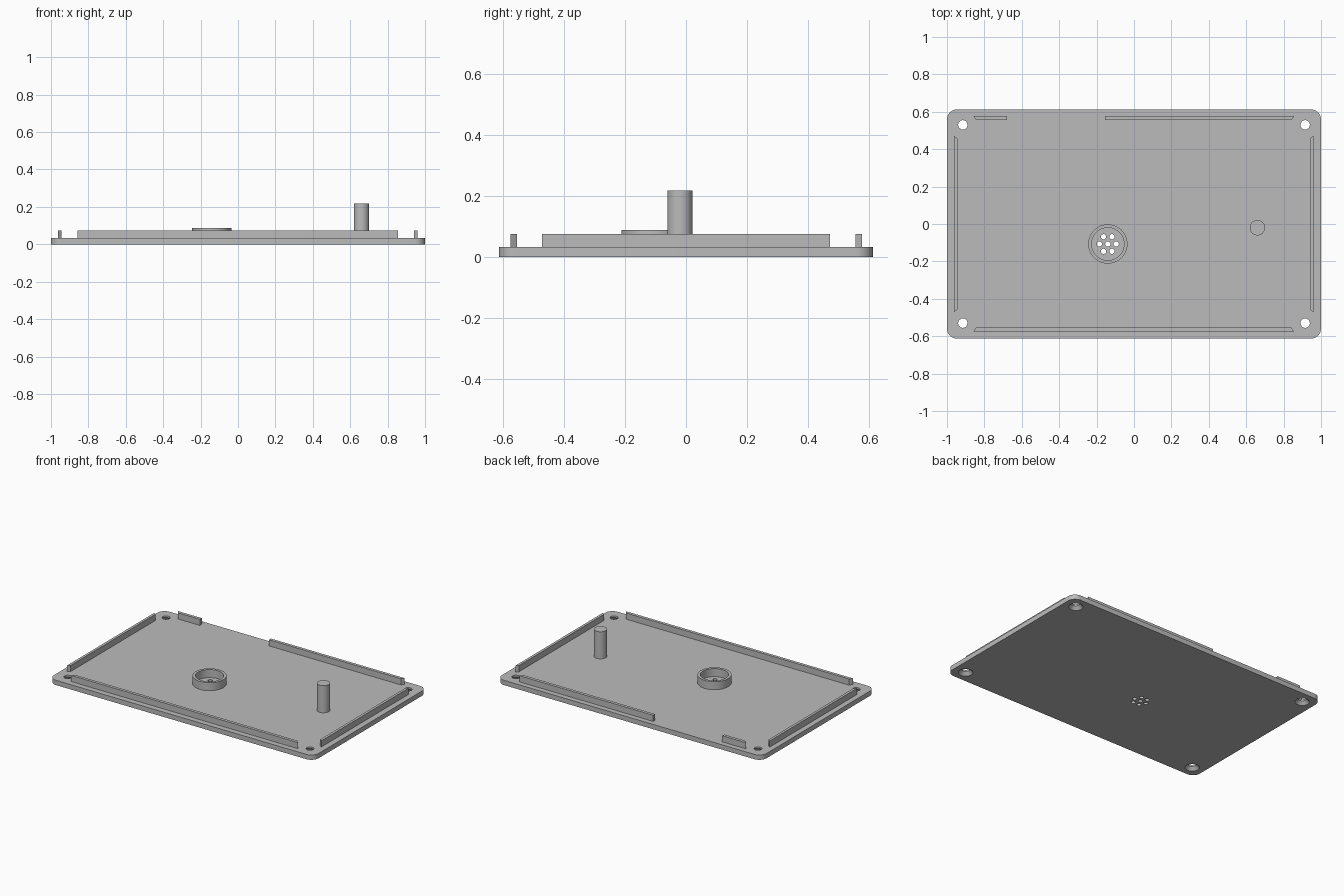
import bpy
import bmesh
from math import cos, sin, pi, radians

cube = bpy.data.objects.get("Cube")
if cube:
    bpy.data.objects.remove(cube, do_unlink=True)

HALF_X, HALF_Y = 1.0, 0.613
PLATE_TOP, LIP_TOP = 0.033, 0.075
SINK = 0.004  # overlap of raised parts into the plate

grey = bpy.data.materials.new("plain grey")
grey.use_nodes = True
grey.diffuse_color = (0.5, 0.5, 0.5, 1)
bsdf = next(n for n in grey.node_tree.nodes if n.type == "BSDF_PRINCIPLED")
bsdf.inputs["Base Color"].default_value = grey.diffuse_color


def finish(bm, name):
    bmesh.ops.recalc_face_normals(bm, faces=bm.faces)
    mesh = bpy.data.meshes.new(name)
    bm.to_mesh(mesh)
    bm.free()
    mesh.materials.append(grey)
    obj = bpy.data.objects.new(name, mesh)
    bpy.context.collection.objects.link(obj)
    return obj


def smooth(obj):
    bpy.ops.object.select_all(action="DESELECT")
    obj.select_set(True)
    bpy.context.view_layer.objects.active = obj
    bpy.ops.object.shade_smooth_by_angle(angle=radians(30))


def prism(bm, outline, z0, z1):
    bottom = [bm.verts.new((x, y, z0)) for x, y in outline]
    top = [bm.verts.new((x, y, z1)) for x, y in outline]
    bm.faces.new(bottom)
    bm.faces.new(top)
    n = len(outline)
    for i in range(n):
        j = (i + 1) % n
        bm.faces.new((bottom[i], bottom[j], top[j], top[i]))


def lathe(bm, x, y, profile, hollow=False, sides=48):
    """Turn (radius, z) points about a vertical axis; hollow joins last to first."""
    rings = []
    for r, z in profile:
        rings.append([bm.verts.new((x + r * cos(2 * pi * i / sides),
                                    y + r * sin(2 * pi * i / sides), z))
                      for i in range(sides)])
    pairs = list(zip(rings, rings[1:]))
    if hollow:
        pairs.append((rings[-1], rings[0]))
    else:
        bm.faces.new(rings[0])
        bm.faces.new(rings[-1])
    for a, b in pairs:
        for i in range(sides):
            j = (i + 1) % sides
            bm.faces.new((a[i], a[j], b[j], b[i]))


# Base plate with rounded corners
radius = 0.055
outline = []
for k, (sx, sy) in enumerate(((1, 1), (-1, 1), (-1, -1), (1, -1))):
    for i in range(13):
        a = (k + i / 12) * pi / 2
        outline.append((sx * (HALF_X - radius) + radius * cos(a),
                        sy * (HALF_Y - radius) + radius * sin(a)))
bm = bmesh.new()
prism(bm, outline, 0, PLATE_TOP)
plate = finish(bm, "base_plate")

# Cutters: countersunk corner screw holes and a seven-hole sound grille
GX, GY = -0.14, -0.107
bm = bmesh.new()
for sx in (-1, 1):
    for sy in (-1, 1):
        lathe(bm, sx * 0.915, sy * 0.53,
              [(0.045, -0.02), (0.045, 0), (0.025, 0.022), (0.025, 0.06)])
grille = [(0, 0)] + [(0.045 * cos(i * pi / 3), 0.045 * sin(i * pi / 3))
                     for i in range(6)]
for dx, dy in grille:
    lathe(bm, GX + dx, GY + dy, [(0.014, -0.02), (0.014, 0.06)], sides=24)
cutter = finish(bm, "hole_cutter")
cutter.hide_render = True
mod = plate.modifiers.new("holes", "BOOLEAN")
mod.operation, mod.solver, mod.object = "DIFFERENCE", "EXACT", cutter
bpy.context.view_layer.update()
graph = bpy.context.evaluated_depsgraph_get()
cut_mesh = bpy.data.meshes.new_from_object(plate.evaluated_get(graph))
plate.modifiers.clear()
plate.data = cut_mesh
bpy.data.objects.remove(cutter, do_unlink=True)
smooth(plate)


# Locating lips: bevelled ends taper towards the inside of the plate
def lip(name, start, end, outer, inner, along_x, taper0=0.014, taper1=0.014):
    pts = [(start, outer), (end, outer), (end - taper1, inner), (start + taper0, inner)]
    if not along_x:
        pts = [(b, a) for a, b in pts]
    bm = bmesh.new()
    prism(bm, pts, PLATE_TOP - SINK, LIP_TOP)
    finish(bm, name)


lip("front_lip", -0.858, 0.856, -0.575, -0.554, True)
lip("back_lip_long", -0.155, 0.856, 0.577, 0.556, True, taper0=0)
lip("back_lip_short", -0.858, -0.678, 0.577, 0.556, True, taper1=0)
lip("right_lip", -0.472, 0.472, -0.963, -0.945, False)
lip("left_lip", -0.472, 0.472, 0.96, 0.942, False)

# Round collar around the grille
bm = bmesh.new()
lathe(bm, GX, GY, [(0.105, PLATE_TOP - SINK), (0.105, 0.088),
                   (0.087, 0.088), (0.087, PLATE_TOP - SINK)], hollow=True)
smooth(finish(bm, "grille_collar"))

# Upright post
bm = bmesh.new()
lathe(bm, 0.66, -0.02, [(0.041, PLATE_TOP - SINK), (0.041, 0.218)])
smooth(finish(bm, "support_post"))
